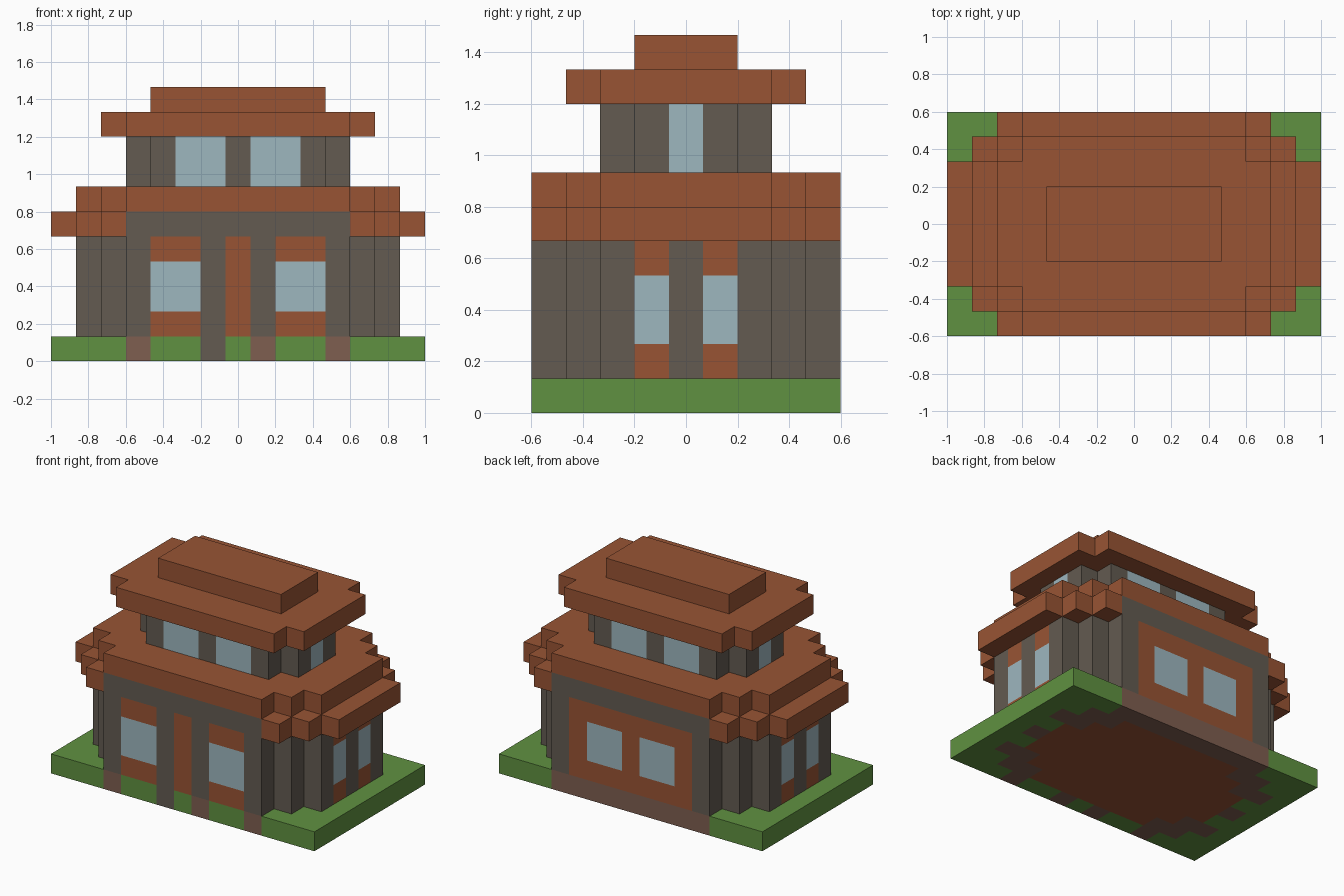
import bpy, bmesh

cube = bpy.data.objects.get("Cube")
if cube:
    bpy.data.objects.remove(cube, do_unlink=True)

U = 2 / 30  # one building block


def material(name, r, g, b):
    def linear(c):
        c /= 255
        return c / 12.92 if c < 0.04 else ((c + 0.055) / 1.055) ** 2.4
    m = bpy.data.materials.new(name)
    col = (linear(r), linear(g), linear(b), 1)
    m.diffuse_color = col
    m.use_nodes = True
    bsdf = m.node_tree.nodes["Principled BSDF"]
    bsdf.inputs["Base Color"].default_value = col
    bsdf.inputs["Roughness"].default_value = 0.9
    return m


MATS = [material("grass green", 96, 145, 65), material("terracotta", 152, 84, 52),
        material("grey stone", 99, 91, 81), material("window glass", 158, 183, 191),
        material("brown footing", 126, 94, 80)]
GRASS, BRICK, STONE, GLASS, FOOTING = range(len(MATS))


def stepped_prism(name, tiers, z0, z1, mat, paint=()):
    """Prism with stepped corners. tiers: (half x, half y) pairs, widening in x.
    paint: (axis, sign, rects) with rects (a0, a1, b0, b1, material), all in blocks."""
    quad = []
    for i, (x, y) in enumerate(tiers):
        if i:
            quad.append((tiers[i - 1][0], y))
        quad.append((x, y))
    back = quad[::-1]
    outline = (quad + [(x, -y) for x, y in back]
               + [(-x, -y) for x, y in quad] + [(-x, y) for x, y in back])
    bm = bmesh.new()
    base = bm.faces.new([bm.verts.new((x * U, y * U, z0 * U)) for x, y in outline])
    ext = bmesh.ops.extrude_face_region(bm, geom=[base])
    top = [v for v in ext["geom"] if isinstance(v, bmesh.types.BMVert)]
    bmesh.ops.translate(bm, verts=top, vec=(0, 0, (z1 - z0) * U))
    bmesh.ops.recalc_face_normals(bm, faces=bm.faces)
    for f in bm.faces:
        f.material_index = mat
    for axis, sign, rects in paint:
        a, b = [i for i in range(3) if i != axis]

        def side_faces():
            bm.normal_update()
            return [f for f in bm.faces if f.normal[axis] * sign > 0.9]
        # Cut the wall along the borders of every painted panel
        cuts = {(a, v) for r in rects for v in r[:2]} | {(b, v) for r in rects for v in r[2:4]}
        for ax, v in sorted(cuts):
            faces = side_faces()
            geom = faces + list({e for f in faces for e in f.edges}) + list({p for f in faces for p in f.verts})
            co, no = [0, 0, 0], [0, 0, 0]
            co[ax], no[ax] = v * U, 1
            bmesh.ops.bisect_plane(bm, geom=geom, dist=1e-5, plane_co=co, plane_no=no)
        # Later panels lie over earlier ones
        for f in side_faces():
            c = f.calc_center_bounds() / U
            for a0, a1, b0, b1, m in rects:
                if a0 < c[a] < a1 and b0 < c[b] < b1:
                    f.material_index = m
    me = bpy.data.meshes.new(name)
    bm.to_mesh(me)
    bm.free()
    for m in MATS:
        me.materials.append(m)
    ob = bpy.data.objects.new(name, me)
    bpy.context.collection.objects.link(ob)
    return ob


def both(a0, a1, b0, b1, m):
    """A panel and its mirror image."""
    return [(a0, a1, b0, b1, m), (-a1, -a0, b0, b1, m)]


# Ground slab with wall footings showing on its front, back and underside
front_footing = both(7, 9, 0, 2, FOOTING) + [(1, 3, 0, 2, FOOTING), (-3, -1, 0, 2, STONE)]
under = [(-9, 9, 7, 9, FOOTING), (-11, 11, -7, 7, FOOTING)]
under += both(7, 9, -9, -7, FOOTING) + both(1, 3, -9, -7, FOOTING)
for y0, y1 in ((-5, -3), (-1, 1), (3, 5)):
    under += both(11, 13, y0, y1, FOOTING)
under += [(-7, 7, -7, 7, BRICK), (-9, 9, -5, 5, BRICK), (-11, 11, -3, 3, BRICK)]
stepped_prism("ground_slab", [(15, 9)], 0, 2, GRASS,
              [(1, -1, front_footing), (1, 1, [(-9, 9, 0, 2, FOOTING)]), (2, -1, under)])

# Ground floor: door and windows in front, a panelled back, narrow side windows
front = [(-1, 1, 2, 10, BRICK)] + both(3, 7, 2, 10, BRICK) + both(3, 7, 4, 8, GLASS)
rear = [(-7, 7, 2, 10, BRICK)] + both(1, 5, 4, 8, GLASS)
side = both(1, 3, 2, 10, BRICK) + both(1, 3, 4, 8, GLASS)
stepped_prism("ground_floor", [(9, 9), (11, 7), (13, 5)], 2, 10, STONE,
              [(1, -1, front), (1, 1, rear), (0, -1, side), (0, 1, side)])

# Lower roof in two layers, the eaves broken by the front and back walls
lintel = [(-9, 9, 10, 12, STONE)]
stepped_prism("lower_eaves", [(11, 9), (13, 7), (15, 5)], 10, 12, BRICK,
              [(1, -1, lintel), (1, 1, lintel)])
stepped_prism("lower_roof", [(9, 9), (11, 7), (13, 5)], 12, 14, BRICK)

# Upper floor
wide = both(1, 5, 14, 18, GLASS)
narrow = [(-1, 1, 14, 18, GLASS)]
stepped_prism("upper_floor", [(7, 5), (9, 3)], 14, 18, STONE,
              [(1, -1, wide), (1, 1, wide), (0, -1, narrow), (0, 1, narrow)])

# Upper roof and ridge
stepped_prism("upper_roof", [(9, 7), (11, 5)], 18, 20, BRICK)
stepped_prism("roof_ridge", [(7, 3)], 20, 22, BRICK)
